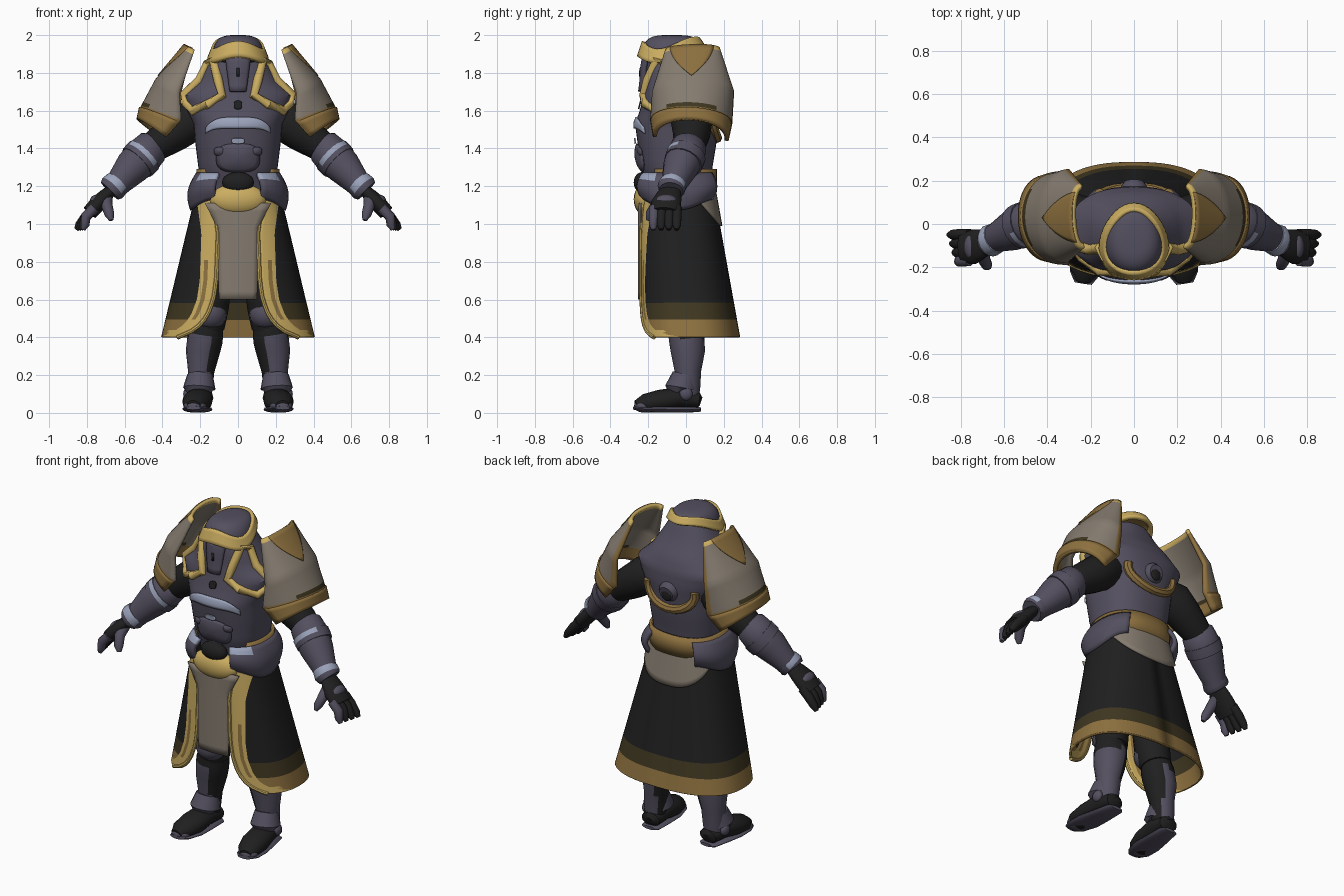
import bpy, bmesh
from math import sin, cos, pi, asin, copysign
from mathutils import Vector as V

if "Cube" in bpy.data.objects:
    bpy.data.objects.remove(bpy.data.objects["Cube"])

COLOURS = {
    "slate": (.088, .079, .116), "black": (.014, .014, .014), "gold": (.60, .42, .12),
    "bronze": (.27, .165, .05), "taupe": (.235, .20, .16), "olive": (.05, .038, .015),
    "pale_blue": (.33, .37, .50)}
MATS = list(COLOURS)
for key, rgb in COLOURS.items():
    m = bpy.data.materials.new(key)
    m.use_nodes = True
    m.diffuse_color = (*rgb, 1)
    m.node_tree.nodes["Principled BSDF"].inputs["Base Color"].default_value = (*rgb, 1)


def grid(name, f, nu, nv, mat, cap=False, thick=0, mirror=False):
    """Surface f(u, v); mat is a colour name or a rule (centre, u, v) -> name."""
    bm = bmesh.new()
    rows = [[bm.verts.new(f(i / nu, j / nv)) for i in range(nu + 1)] for j in range(nv + 1)]
    used = [mat] if isinstance(mat, str) else MATS
    for j in range(nv):
        for i in range(nu):
            face = bm.faces.new((rows[j][i], rows[j][i + 1], rows[j + 1][i + 1], rows[j + 1][i]))
            if not isinstance(mat, str):
                face.material_index = used.index(
                    mat(face.calc_center_median(), (i + .5) / nu, (j + .5) / nv))
    bmesh.ops.remove_doubles(bm, verts=bm.verts, dist=1e-5)
    if cap:
        bmesh.ops.holes_fill(bm, edges=[e for e in bm.edges if e.is_boundary])
    bmesh.ops.recalc_face_normals(bm, faces=bm.faces)
    mesh = bpy.data.meshes.new(name)
    bm.to_mesh(mesh)
    bm.free()
    ob = bpy.data.objects.new(name, mesh)
    bpy.context.collection.objects.link(ob)
    for key in used:
        mesh.materials.append(bpy.data.materials[key])
    if thick:
        s = ob.modifiers.new("thickness", "SOLIDIFY")
        s.thickness, s.offset = thick, 0
    if mirror:
        ob.modifiers.new("mirror", "MIRROR")
    bpy.ops.object.select_all(action="DESELECT")
    bpy.context.view_layer.objects.active = ob
    ob.select_set(True)
    bpy.ops.object.shade_smooth_by_angle(angle=.7)


def limb(name, pts, mat, squash=1, closed=False, mirror=True, n=16):
    """Tube through (x, y, z, radius) points."""
    P = [V(p[:3]) for p in pts]
    k = len(P)
    d_all = P[-1] - P[0]
    ref = V((1, 0, 0)) if abs(d_all.y) > .7 * d_all.length else V((0, 1, 0))

    def f(u, v):
        i = round(v * (k if closed else k - 1))
        if closed:
            d = P[(i + 1) % k] - P[(i - 1) % k]
        else:
            d = P[min(i + 1, k - 1)] - P[max(i - 1, 0)]
        a = d.cross(ref).normalized()
        b = d.cross(a).normalized()
        t = 2 * pi * u
        return P[i % k] + pts[i % k][3] * (a * cos(t) * squash + b * sin(t))
    grid(name, f, n, k if closed else k - 1, mat, not closed, mirror=mirror)


def ball(name, c, r, mat, mirror=False):
    def f(u, v):
        s = sin(pi * v)
        return V(c) + V((r[0] * s * sin(2 * pi * u), r[1] * s * cos(2 * pi * u), r[2] * cos(pi * v)))
    grid(name, f, 20, 12, mat, mirror=mirror)


def keyed(rows, z):
    """Linear interpolation of rows whose first entry is the key."""
    for a, b in zip(rows, rows[1:]):
        if z <= b[0]:
            break
    k = max(0, min(1, (z - a[0]) / (b[0] - a[0])))
    return [p + (q - p) * k for p, q in zip(a[1:], b[1:])]


def power(x, e):
    return copysign(abs(x) ** e, x)


def ring(rx, yf, yb, t, z, n=2.4):
    """Point on a rounded oval, t = 0 at the front."""
    return V((rx * power(sin(t), 2 / n),
              (yf + yb) / 2 - (yb - yf) / 2 * power(cos(t), 2 / n), z))


# Torso and cowl: height, half width, front, back
TORSO = [(1.08, .20, -.17, .12), (1.2, .19, -.20, .13), (1.3, .21, -.235, .14),
         (1.42, .225, -.255, .16), (1.53, .235, -.27, .17), (1.60, .27, -.245, .175),
         (1.68, .30, -.225, .17), (1.75, .225, -.215, .145), (1.84, .17, -.21, .085),
         (1.93, .12, -.19, .04)]


def torso(t, z):
    return ring(*keyed(TORSO, z), t, z)


def chest(x, z, off):
    rx = keyed(TORSO, z)[0]
    t = asin(min(.99, abs(x) / rx) ** 1.2)
    return V((x, torso(t, z).y - off, z))


def chest_oval(name, cx, cz, rx, rz, mat, off=.006, bulge=0):
    def f(u, v):
        t = 2 * pi * u
        return chest(cx + rx * v * power(cos(t), .7), cz + rz * v * power(sin(t), .7),
                     off + bulge * (1 - v * v))
    grid(name, f, 24, 5, mat, thick=.008, mirror=cx != 0)


grid("torso", lambda u, v: torso(2 * pi * u, 1.08 + .85 * v), 40, 34, "slate", cap=True)
# Chest plate dips at its ends
grid("chest_plate", lambda u, v: chest((2 * u - 1) * .17, 1.565 - .055 * abs(2 * u - 1) ** 4
                                       - v * (.06 - .03 * abs(2 * u - 1) ** 3), .006),
     24, 4, "pale_blue", thick=.009)
chest_oval("belly_plate", 0, 1.35, .115, .075, "slate", .004, .02)
chest_oval("belly_stud", 0, 1.44, .035, .015, "pale_blue", .012)
chest_oval("rib_stud", .10, 1.385, .025, .02, "slate", .008, .01)
chest_oval("throat_stud", 0, 1.63, .022, .022, "black", .008)

# Collar trim framing the upper chest panels
loop = [(.13, 1.87), (.105, 1.76), (.085, 1.68), (.16, 1.635), (.24, 1.60), (.275, 1.64),
        (.285, 1.685), (.205, 1.76), (.16, 1.85)]
limb("collar_trim", [(*chest(x, z, .002), .025) for x, z in loop], "gold", closed=True, n=10)

# Face
ball("visor", (0, -.16, 1.875), (.12, .055, .05), "black")
grid("face_mask", lambda u, v: chest((2 * u - 1) * (.04 + .025 * v), 1.70 + .19 * v,
                                     .008 + .014 * sin(pi * u)), 8, 6, "slate", thick=.02)
grid("mask_slit", lambda u, v: chest((u - .5) * .014, 1.78 + .045 * v, .033), 1, 1, "black", thick=.006)


# Head dome and brow band
def brow(t, s=1):
    return V((.142 * s * sin(t) * (1 + .18 * cos(t)), -.08 - .16 * s * cos(t),
              1.927 - .033 * cos(t) + .017 * cos(2 * t) + .014 * cos(3 * t)))


def band(u, v):
    t = 2 * pi * u
    return brow(t, 1.05 - .17 * v) + V((0, 0, (2 * v - 1) * (.03 + .01 * cos(t))))


def dome(u, v):
    p = brow(2 * pi * u, .92 * max(0, cos(v * pi / 2)) ** .55)
    p.z = brow(2 * pi * u).z * (1 - sin(v * pi / 2)) + 2 * sin(v * pi / 2)
    return p


grid("head_dome", dome, 32, 12, "slate")
grid("head_base", lambda u, v: brow(2 * pi * u, 1 - v) - V((0, 0, .012)), 32, 2, "bronze")
grid("brow_band", band, 36, 4, "gold", thick=.026)

# Back port and its trim
limb("back_port", [(0, .11, 1.57, .065), (0, .175, 1.56, .06), (0, .195, 1.555, .045)],
     "slate", mirror=False)
ball("port_core", (0, .188, 1.55), (.036, .014, .04), "black")
arc = [(.16 * sin(a), 1.57 - .115 * cos(a)) for a in [pi * (i - 6) / 11 for i in range(13)]]
limb("back_trim", [(x, torso(pi - asin((abs(x) / .24) ** 1.2), z).y + .002, z, .026) for x, z in arc],
     "bronze", mirror=False, n=8)

# Shoulder guards: height fraction, then front, crown and back edge points
GUARD = [(0, .23, -.10, 1.92, .275, .03, 1.945, .24, .17, 1.93),
         (.45, .31, -.17, 1.69, .43, .03, 1.76, .30, .245, 1.70),
         (.8, .30, -.18, 1.55, .505, .03, 1.62, .31, .235, 1.53),
         (1, .38, -.165, 1.46, .52, .03, 1.55, .39, .215, 1.44)]


def guard(u, v, off=0):
    k = keyed(GUARD, v)
    a, o, b = V(k[:3]), V(k[3:6]), V(k[6:])
    c = (a + b) / 2
    p = c + (o - c) * sin(pi * u) ** .85 - (b - a) / 2 * cos(pi * u)
    return p + (o - c).normalized() * off


def guard_colour(c, u, v):
    if v > .8:
        return "bronze"
    if v > .75 and .3 < u < .7:
        return "olive"
    return "gold" if v < .05 else "bronze" if u > .95 else "taupe"


grid("shoulder_guards", guard, 24, 20, guard_colour, thick=.02, mirror=True)
grid("shoulder_band", lambda u, v: guard(u, .82 + .18 * v, .008), 24, 4, "bronze", thick=.022, mirror=True)
grid("shoulder_wedge", lambda u, v: guard(.5 + (u - .5) * .66 * (1 - v), .4 * v, .012), 10, 8,
     "bronze", thick=.006, mirror=True)

# Arms
limb("upper_arms", [(.18, .02, 1.57, .09), (.26, .03, 1.54, .11), (.34, .03, 1.48, .10),
                    (.43, .02, 1.42, .085), (.48, .02, 1.38, .07)], "black")
limb("forearms", [(.42, .02, 1.43, .06), (.45, .015, 1.41, .094), (.50, 0, 1.36, .102),
                  (.56, -.03, 1.30, .094), (.63, -.06, 1.22, .07), (.665, -.075, 1.18, .064)], "slate")
limb("elbow_cuffs", [(.495, .002, 1.365, .106), (.515, -.006, 1.345, .106), (.535, -.015, 1.325, .104)],
     lambda c, u, v: "pale_blue" if c.y < -.05 and v < .5 and c.z > 1.32 else "slate")
limb("wrist_cuffs", [(.64, -.065, 1.215, .071), (.665, -.078, 1.19, .075), (.68, -.08, 1.175, .064)],
     lambda c, u, v: "pale_blue" if v < .5 and (c.z > 1.21 or c.y < -.12) else "slate")
limb("palms", [(.66, -.075, 1.19, .05), (.70, -.09, 1.15, .068), (.74, -.105, 1.11, .08),
               (.785, -.11, 1.06, .075)], "black", squash=.55)
ball("knuckle_plates", (.75, -.105, 1.12), (.035, .06, .035), "slate", mirror=True)
for i in range(4):
    y = -.048 - .04 * i
    limb(f"finger_{i + 1}", [(.76, y, 1.085, .027), (.805, y * 1.02, 1.04, .027),
                             (.84 - .01 * i, y * 1.03, .995, .023), (.857 - .012 * i, y * 1.03, .97, .012)],
         "slate" if i == 3 else "black", n=10)
limb("thumbs", [(.70, -.11, 1.14, .036), (.695, -.16, 1.10, .03), (.68, -.19, 1.05, .026),
                (.67, -.20, 1.02, .012)], "slate", n=10)


# Skirt
def skirt(t, z, off=0):
    f = (1.15 - z) / .75
    return ring(.22 + .18 * f + off, -.24 - off, .145 + .135 * f + off, t, z, 2.5)


EDGE = [(.40, .32), (.43, .25), (.47, .195), (.52, .16), (.6, .13), (.7, .115), (.95, .105), (1.15, .13)]


def panel(u, v):
    z = .40 + .75 * v ** 1.5
    rx = .22 + .18 * (1.15 - z) / .75
    t0, t1 = (asin(min(.99, (keyed(EDGE, z)[0] + w) / rx) ** 1.25) for w in (0, .085))
    k = u * 26
    return skirt(t0 + (t1 - t0) * k / 4 if k <= 4 else t1 + (pi - t1) * (k - 4) / 22, z)


def skirt_colour(c, u, v):
    if 2 / 26 < u < 3 / 26 and .5 < c.z < .8:
        return "bronze"
    if u < 4 / 26 or (c.z < .435 and c.y < -.1):
        return "gold"
    return "bronze" if c.z < .495 else "olive" if c.z < .59 else "black"


grid("skirt", panel, 26, 36, skirt_colour, thick=.014, mirror=True)
limb("skirt_piping", [(*(panel(0, i / 16) - V((0, .003, 0))), .012) for i in range(17)], "gold", n=8)
grid("back_flap", lambda u, v: skirt(pi + (u - .5) * 2.4,
                                     1.2 - v * (.04 + .17 * sin(pi * u) ** .8), .012),
     24, 6, "taupe", thick=.014)

# Belt, hip plates, buckle and front cloth
grid("belt", lambda u, v: ring(.213, -.215, .155, .85 + (2 * pi - 1.7) * u, 1.17 + .12 * v),
     32, 2, "bronze", thick=.016)


def hip(u, v):
    t = .42 + 2.1 * u
    out = .028 * sin(pi * v)
    low = 1.105 + .03 * cos(2 * pi * u)
    return ring(.242 - .03 * v + out, -.24 - out, .165 + out, t, low + (1.265 - low) * v)


grid("hip_plates", hip, 20, 8, lambda c, u, v: "pale_blue" if v > .75 and u < .3 else "slate",
     thick=.024, mirror=True)
ball("buckle", (0, -.215, 1.13), (.15, .062, .085), "gold")
ball("buckle_core", (0, -.232, 1.22), (.085, .045, .055), "black")
grid("front_cloth", lambda u, v: V(((2 * u - 1) * (.10 + .012 * v + .25 * max(0, v - .75)),
                                    -.25 + .012 * (2 * u - 1) ** 2, .6 + .51 * v)),
     8, 12, "taupe", thick=.01)

# Legs
limb("thighs", [(.11, -.02, 1.1, .10), (.13, -.02, .8, .11), (.15, -.02, .55, .10),
                (.16, 0, .45, .088)], "black")
ball("knee_guards", (.15, -.045, .525), (.09, .085, .085), "slate", mirror=True)
limb("shins", [(.16, -.01, .50, .08), (.172, 0, .42, .094), (.176, .005, .38, .094),
               (.187, .01, .32, .09), (.195, .01, .22, .07), (.20, .01, .14, .066), (.20, .01, .09, .06)],
     lambda c, u, v: "black" if c.x < .15 or c.z > .41 else "slate")
limb("ankle_flares", [(.20, -.005, .20, .068), (.205, -.025, .13, .086), (.205, -.02, .12, .07)], "slate")
ball("ankle_studs", (.265, .0, .10), (.025, .035, .035), "slate", mirror=True)

# Feet
limb("boots", [(.195, .08, .06, .03), (.195, .065, .065, .058), (.205, -.04, .08, .075),
               (.215, -.14, .062, .08), (.228, -.22, .05, .066), (.235, -.265, .04, .035)],
     "black", squash=.75)
limb("soles", [(.195, .08, .018, .04), (.195, .065, .018, .058), (.205, -.04, .018, .070),
               (.215, -.14, .02, .08), (.228, -.23, .022, .068), (.235, -.275, .026, .04)],
     "slate", squash=.24)
ball("toe_caps", (.228, -.225, .036), (.06, .05, .034), "slate", mirror=True)
